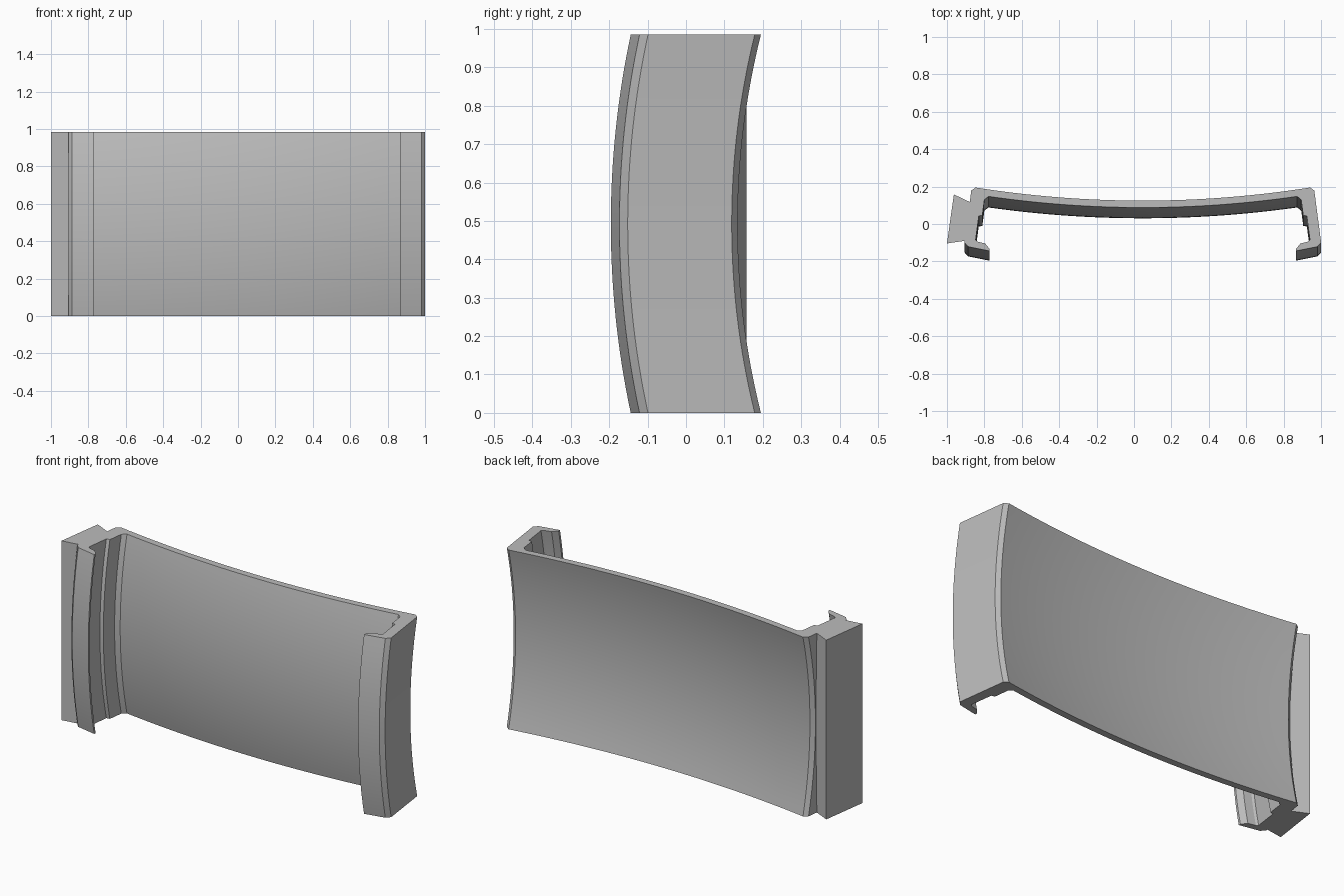
import bpy
import bmesh
from math import sqrt

if "Cube" in bpy.data.objects:
    bpy.data.objects.remove(bpy.data.objects["Cube"])

HEIGHT = 0.985
HALF = HEIGHT / 2
AXIS_Y = 2.17      # centre of the vertical bow
OFFSET_X = 0.047   # centre of the curved panel
COLS, ROWS = 32, 32

grey = bpy.data.materials.new("plain grey")
grey.use_nodes = True
colour = (0.5, 0.5, 0.5, 1)
grey.diffuse_color = colour
grey.node_tree.nodes["Principled BSDF"].inputs["Base Color"].default_value = colour


def bow(y, z):
    """Move a point of the end profile along the arc to height z."""
    radius = sqrt((AXIS_Y - y) ** 2 + HALF ** 2)
    return AXIS_Y - sqrt(radius ** 2 - (z - HALF) ** 2)


def sweep(name, profile, rows, bowed):
    """Sweep a closed profile upward, straight or bowed, and cap it."""
    bm = bmesh.new()
    rings = []
    for r in range(rows + 1):
        z = HEIGHT * r / rows
        rings.append([bm.verts.new((x, bow(y, z) if bowed else y, z)) for x, y in profile])
    n = len(profile)
    for low, high in zip(rings, rings[1:]):
        for i in range(n):
            j = (i + 1) % n
            bm.faces.new((low[i], low[j], high[j], high[i]))
    bm.faces.new(rings[0])
    bm.faces.new(rings[-1])
    bmesh.ops.recalc_face_normals(bm, faces=bm.faces)
    mesh = bpy.data.meshes.new(name)
    bm.to_mesh(mesh)
    bm.free()
    mesh.materials.append(grey)
    obj = bpy.data.objects.new(name, mesh)
    bpy.context.collection.objects.link(obj)
    return obj


def arc(half_width, y):
    """Shallow curve of the panel, from left to right."""
    xs = [half_width * (2 * i / COLS - 1) for i in range(COLS + 1)]
    return [(x, y + 0.0875 * x * x) for x in xs]


# Side wall with chamfers, hooked lip and inner step, from back to inside
side = [(0.917, 0.179), (0.9535, -0.099), (0.9335, -0.121), (0.82, -0.144),
        (0.82, -0.132), (0.843, -0.104), (0.884, -0.094), (0.894, -0.085),
        (0.877, 0.043), (0.858, 0.046), (0.847, 0.13)]
mirrored = [(-x, y) for x, y in reversed(side)]
outline = arc(0.8945, 0.125) + side + arc(0.825, 0.088)[::-1] + mirrored
panel = sweep("curved_panel", [(x + OFFSET_X, y) for x, y in outline], ROWS, True)

# Straight block on the outside of one wall
block = sweep("side_block", [(-1, -0.104), (-0.885, -0.087), (-0.855, 0.107),
                             (-0.872, 0.115), (-0.963, 0.158)], 1, False)

# Smooth the curves and keep the corners sharp
bpy.ops.object.select_all(action="DESELECT")
panel.select_set(True)
bpy.context.view_layer.objects.active = panel
bpy.ops.object.shade_smooth_by_angle(angle=0.35)
